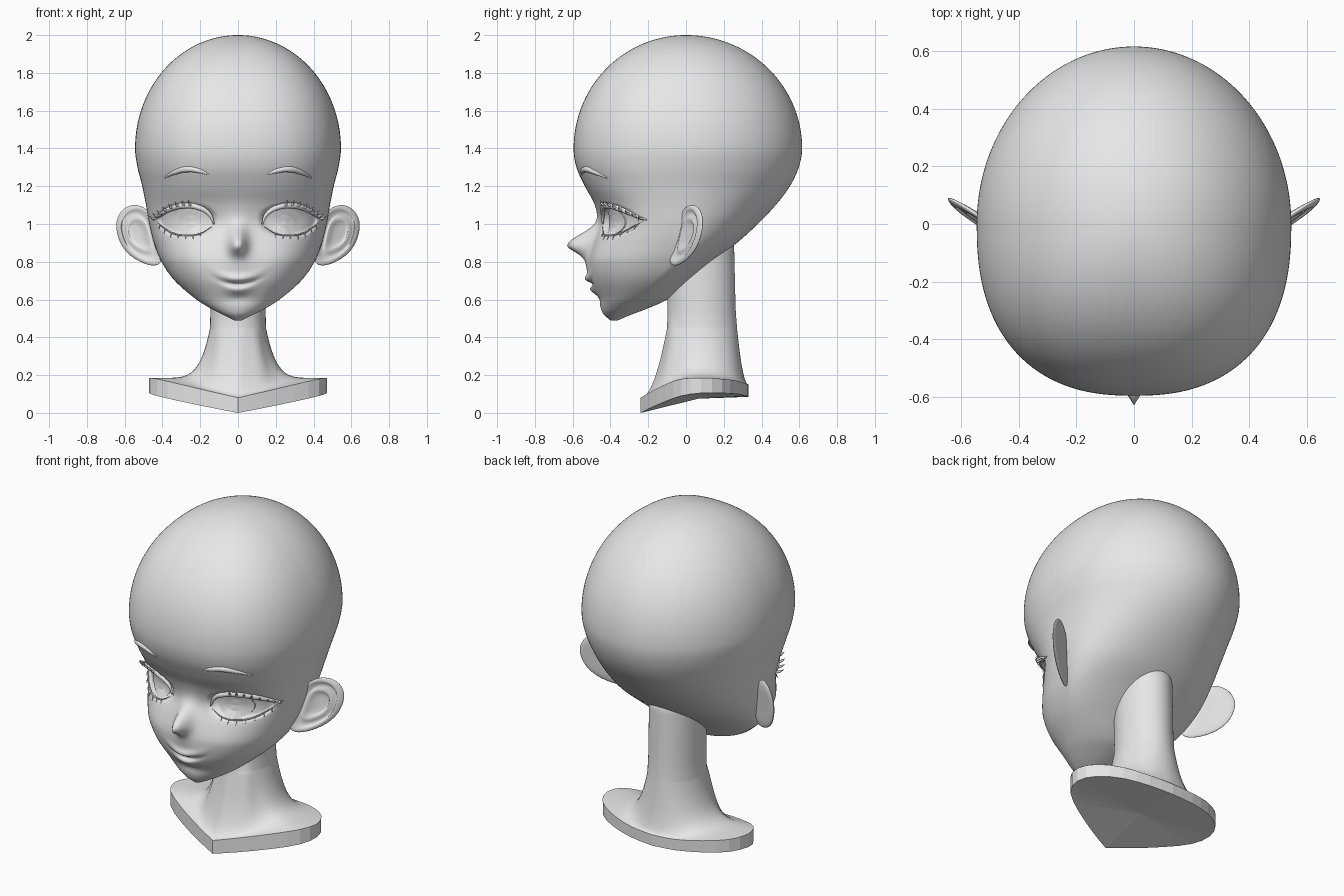
import bpy, bmesh, math
from mathutils import Vector
from mathutils.bvhtree import BVHTree

old = bpy.data.objects.get("Cube")
if old:
    bpy.data.objects.remove(old, do_unlink=True)

clay = bpy.data.materials.new("clay_grey")
clay.use_nodes = True
clay.diffuse_color = (0.8, 0.8, 0.8, 1)
for node in clay.node_tree.nodes:
    if node.type == 'BSDF_PRINCIPLED':
        node.inputs["Base Color"].default_value = clay.diffuse_color


def link(name, data):
    data.materials.append(clay)
    ob = bpy.data.objects.new(name, data)
    bpy.context.scene.collection.objects.link(ob)
    return ob


def finish(name, bm, smooth=True):
    bmesh.ops.recalc_face_normals(bm, faces=bm.faces)
    for f in bm.faces:
        f.smooth = smooth
    me = bpy.data.meshes.new(name)
    bm.to_mesh(me)
    bm.free()
    return link(name, me)


def loft(bm, rings, cap_start=True, cap_end=True):
    """Skin closed rings of points; caps become triangle fans."""
    vs = [[bm.verts.new(p) for p in ring] for ring in rings]
    for a, b in zip(vs, vs[1:]):
        for i in range(len(a)):
            j = (i + 1) % len(a)
            bm.faces.new((a[i], a[j], b[j], b[i]))
    caps = [bm.faces.new(r) for r, on in ((vs[0], cap_start), (vs[-1], cap_end)) if on]
    if caps:
        bmesh.ops.poke(bm, faces=caps)


def spline(rows, t):
    """Smooth interpolation of rows keyed by their first value."""
    i = 0
    while i < len(rows) - 2 and t > rows[i + 1][0]:
        i += 1

    def slope(k, c):
        lo, hi = rows[max(k - 1, 0)], rows[min(k + 1, len(rows) - 1)]
        return (hi[c] - lo[c]) / (hi[0] - lo[0])
    a, b = rows[i], rows[i + 1]
    h = b[0] - a[0]
    u = (t - a[0]) / h
    return [a[c] * (1 + 2 * u) * (1 - u) ** 2 + b[c] * u * u * (3 - 2 * u)
            + h * slope(i, c) * u * (1 - u) ** 2 - h * slope(i + 1, c) * u * u * (1 - u)
            for c in range(1, len(a))]


def clamp(v):
    return max(0.0, min(1.0, v))


def bell(d, s):
    return math.exp(-0.5 * (d / s) ** 2)


# Head: height, half width, front, back, middle
HEAD = [(.49, .02, -.40, -.36, -.38), (.52, .08, -.435, -.29, -.37),
        (.55, .14, -.45, -.21, -.34), (.6, .22, -.465, -.10, -.28),
        (.7, .335, -.505, .02, -.17), (.8, .405, -.51, .14, -.08),
        (.9, .445, -.485, .27, -.03), (1.0, .47, -.455, .38, -.02),
        (1.1, .487, -.48, .475, -.02), (1.2, .507, -.535, .55, -.02),
        (1.3, .532, -.58, .597, -.01), (1.4, .545, -.595, .615, 0),
        (1.5, .532, -.58, .6, 0)]


def face_relief(x, z):
    """Depth change of nose, sockets, cheeks and mouth."""
    ax = abs(x)
    d = -.11 * bell(x, .028) * bell(z - .89, .055 if z > .89 else .035)
    d -= .03 * bell(x, .05) * bell(z - .89, .1)
    d += .015 * bell(ax - .27, .11) * bell(z - 1.04, .08)
    d -= .012 * bell(ax - .24, .1) * bell(z - .83, .08)
    line = .68 + 2.2 * x * x
    d -= .022 * bell(x, .06) * bell(z - line - .028, .016)
    d -= .018 * bell(x, .045) * bell(z - line + .028, .018)
    d += .022 * bell(ax, .06) * bell(z - line, .009)
    d += .008 * bell(x, .06) * bell(z - .605, .02)
    return d


def head_ring(z, n=200):
    w, front, back, mid = spline(HEAD, min(z, 1.4))
    e = math.sqrt(max(0, 1 - ((z - 1.4) / .6) ** 2)) if z > 1.4 else 1
    pts = []
    for k in range(n):
        a = 2 * math.pi * k / n
        s, c = math.sin(a), math.cos(a)
        p = 2 / (1.9 + .5 * clamp((z - .5) / .3)) if c > 0 else 1
        x = w * e * math.copysign(abs(s) ** p, s)
        y = e * (mid + ((front - mid) if c > 0 else (back - mid)) * abs(c) ** p)
        if c > 0 and z < 1.4:
            y += face_relief(x, z) * clamp(c * 3)
        pts.append((x, y, z))
    return pts


head = bmesh.new()
loft(head, [head_ring(.49 + 1.51 * (1 - math.cos(math.pi * .992 * i / 190)) / 2)
            for i in range(191)])
skin = BVHTree.FromBMesh(head)

# Eye openings pressed into the face
for v in head.verts:
    if v.co.y < -.1:
        a = (abs((abs(v.co.x) - .27) / .145) ** 2.2 + abs((v.co.z - 1.02) / .08) ** 2.2)
        t = clamp((1.2 - a) / .4)
        v.co.y += .032 * t * t * (3 - 2 * t)
carved = BVHTree.FromBMesh(head)
finish("head", head)


def on(tree, x, z, lift=0.0):
    hit = tree.ray_cast(Vector((x, -2, z)), Vector((0, 1, 0)))[0]
    return Vector((x, (hit.y if hit else -.2) - lift, z))


# Irises: raised round plates resting in the eye openings
irises = bmesh.new()
for s in (1, -1):
    rings = []
    for r, lift in ((1, -.006), (1, .006), (.5, .009)):
        rings.append([on(carved, s * (.25 + .088 * r * math.cos(a)),
                         1.013 + .07 * r * math.sin(a), lift)
                      for a in [math.tau * k / 32 for k in range(32)]])
    loft(irises, rings, cap_start=False)
finish("irises", irises, smooth=False)


def strokes(name, paths, poly=False):
    """Tapered round strokes, one on each side; paths hold (point, radius)."""
    cu = bpy.data.curves.new(name, 'CURVE')
    cu.dimensions = '3D'
    cu.bevel_depth = 1
    cu.bevel_resolution = 1 if poly else 3
    cu.use_fill_caps = True
    cu.resolution_u = 6
    for path in paths:
        for s in (1, -1):
            sp = cu.splines.new('POLY' if poly else 'BEZIER')
            pts = sp.points if poly else sp.bezier_points
            pts.add(len(path) - 1)
            for q, (p, r) in zip(pts, path):
                co = (s * p[0], p[1], p[2])
                q.co = (*co, 1) if poly else co
                q.radius = r
                if not poly:
                    q.handle_left_type = q.handle_right_type = 'AUTO'
    return link(name, cu)


def drawn(points, thick, lift):
    """Path laid on the face, thickest in the middle."""
    n = len(points) - 1
    return [(on(skin, x, z, lift), thick * (.25 + .75 * math.sin(math.pi * i / n)))
            for i, (x, z) in enumerate(points)]


upper = [(.128, 1.0), (.15, 1.05), (.21, 1.088), (.28, 1.098), (.35, 1.083), (.41, 1.05), (.445, 1.022)]
lower = [(.14, .985), (.2, .95), (.27, .94), (.34, .95), (.40, .985), (.44, 1.02)]
brow = [(.155, 1.262), (.2, 1.28), (.27, 1.29), (.33, 1.275), (.39, 1.245)]
strokes("eyebrows", [drawn(brow, .017, -.002)])
strokes("upper_eyelids", [drawn(upper, .017, -.002)])
strokes("lower_eyelids", [drawn(lower, .005, -.001)])

# Eyelashes: small spikes fanning out from the lids
lashes = []
rim = [(i, *p) for i, p in enumerate(upper)]
for k in range(8):
    x, z = spline(rim, 2.6 + k * .46)
    root = on(skin, x, z, .008)
    tip = root + Vector((.012 + .003 * k, -.022, .03 - .002 * k))
    lashes.append([(root, .008), ((root + tip) / 2 + Vector((0, -.004, -.003)), .006), (tip, .0005)])
rim = [(i, *p) for i, p in enumerate(lower)]
for k in range(7):
    x, z = spline(rim, 1 + k * .55)
    root = on(skin, x, z, .002)
    tip = root + Vector((.03 * (x - .24), -.01, -.026))
    lashes.append([(root, .0035), (tip, .0005)])
strokes("eyelashes", lashes, poly=True)

# Ears: cupped discs with a raised rim, angled forward
EAR = [(.44, .77), (.53, .80), (.605, .86), (.64, .94), (.648, 1.02), (.61, 1.085),
       (.55, 1.108), (.485, 1.085), (.45, 1.02), (.43, .95), (.415, .87), (.40, .80)]
RELIEF = [(.3, -.025), (.7, -.028), (.94, -.018), (1.02, 0), (.97, .017), (.86, .02),
          (.77, .0), (.66, -.004), (.56, .01), (.46, .006), (.36, -.012), (.15, -.014)]
for side, s in (("left", 1), ("right", -1)):
    bm = bmesh.new()
    rings = []
    for r, d in RELIEF:
        ring = []
        for x, z in EAR:
            x, z = .53 + (x - .53) * r, .95 + (z - .95) * r
            y = (x - .54) * .6 + .015 + (z - .95) * .1
            ring.append((s * (x - d * .5), y - d * .86, z))
        rings.append(ring)
    loft(bm, rings)
    ear = finish(side + "_ear", bm)
    ear.modifiers.new("Smooth", 'SUBSURF').levels = 2
    ear.modifiers["Smooth"].render_levels = 2

# Shoulder outline, front to back: step, x, y, top, bottom
EDGE = [(0, 0, -.24, .08, 0), (1, .13, -.19, .11, .025), (2, .30, -.11, .15, .06),
        (3, .43, -.025, .18, .09), (4, .47, .08, .185, .105), (5, .42, .19, .18, .105),
        (6, .3, .27, .17, .1), (7, .15, .315, .155, .09), (8, 0, .33, .15, .085)]
STEPS = 64
outline = []
for k in range(STEPS):
    t = k * 16 / STEPS
    x, y, top, bottom = spline(EDGE, min(t, 16 - t))
    outline.append((x if t <= 8 else -x, y, top, bottom))

# Neck: straight column that flares into the shoulders
rings = []
for z in (.95, .85, .75, .65, .55):
    h = (z - .45) / .5
    rings.append([(.146 * math.sin(a), .085 - .012 * h - .18 * math.cos(a), z)
                  for a in [math.tau * k / STEPS for k in range(STEPS)]])
for i in range(17):
    f = (i / 16) ** 2
    ring = []
    for k, (ox, oy, top, _) in enumerate(outline):
        a = math.tau * k / STEPS
        x, y = .148 * math.sin(a), .085 - .185 * math.cos(a)
        drop = 1 - (1 - f) ** (2 + 4 * math.sin(a) ** 2)
        # Soft cords running down to the throat notch
        turn = min(a, math.tau - a)
        cord = .012 * bell(turn - .35 - .3 * (1 - f), .14) * math.sin(math.pi * i / 16)
        ring.append((x + (ox - x) * f + cord * math.sin(a), y + (oy - y) * f - cord * math.cos(a),
                     .45 + (top - .45) * drop))
    rings.append(ring)
bm = bmesh.new()
loft(bm, rings, cap_end=False)
finish("neck", bm)

# Base: flat-sided slab under the shoulders
bm = bmesh.new()
edge = outline[::2]
loft(bm, [[(x, y, top) for x, y, top, _ in edge], [(x, y, b) for x, y, _, b in edge]],
     cap_start=False)
finish("base_plate", bm, smooth=False)
